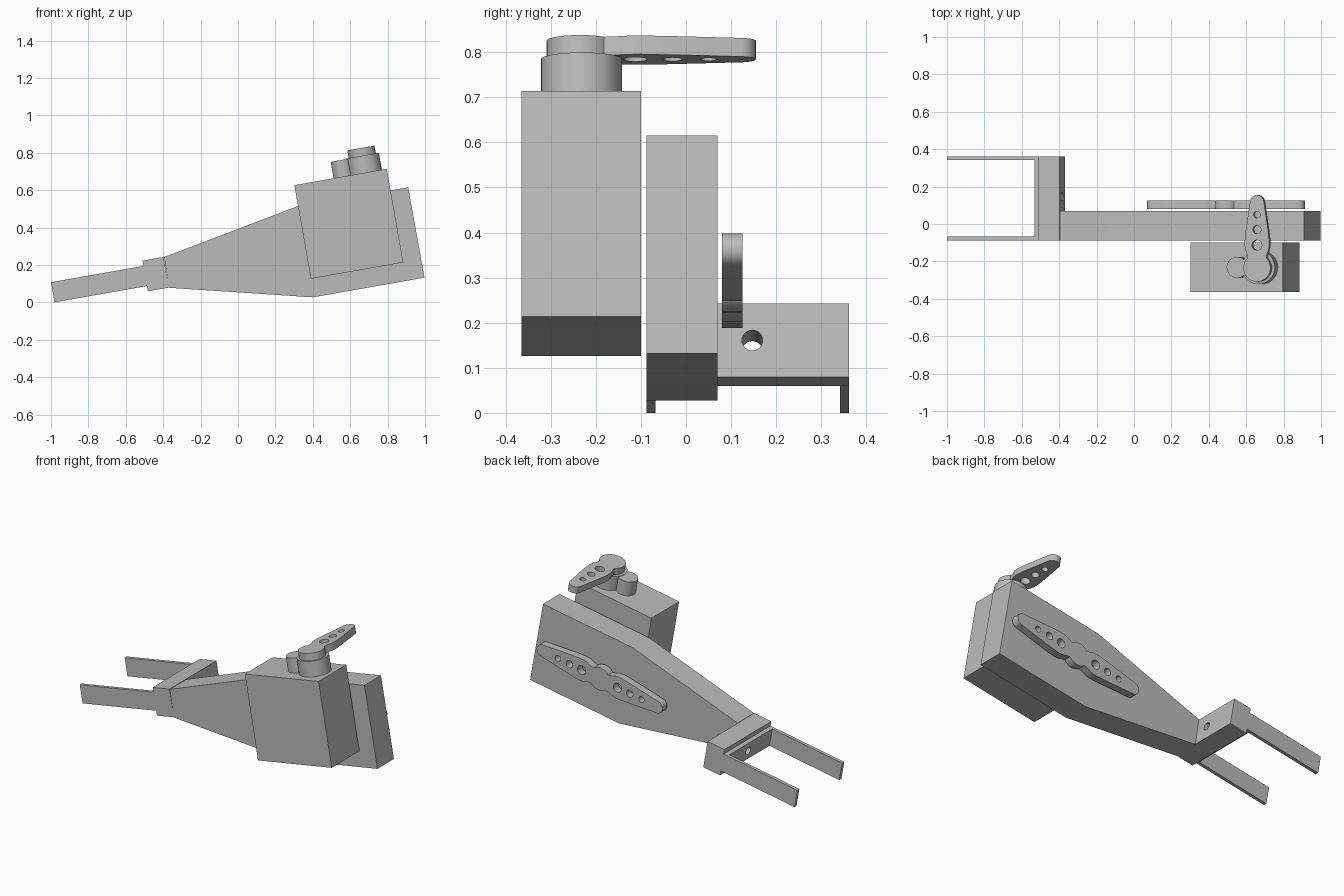
import bpy, bmesh
from math import sin, cos, pi, radians
from mathutils import Matrix, Vector

old = bpy.data.objects.get("Cube")
if old:
    bpy.data.objects.remove(old, do_unlink=True)

GREY = (0.5, 0.5, 0.5, 1)
grey = bpy.data.materials.new("plain_grey")
grey.use_nodes = True
grey.diffuse_color = GREY
grey.node_tree.nodes["Principled BSDF"].inputs["Base Color"].default_value = GREY

# Frames: the whole assembly leans in the XZ plane
TILT = Matrix.Rotation(radians(-10), 4, 'Y')
SIDE = Matrix.Rotation(radians(90), 4, 'X')                            # outline in XZ
CROSS = Matrix(((0, 0, 1), (1, 0, 0), (0, 1, 0))).to_4x4()             # outline in YZ


def at(x, y, z):
    return Matrix.Translation((x, y, z))


def arc(r, start, end, n, cx=0, cy=0):
    return [(cx + r * cos(start + (end - start) * i / n),
             cy + r * sin(start + (end - start) * i / n)) for i in range(n + 1)]


def circle(r, cx=0, cy=0, n=32):
    return arc(r, 0, 2 * pi, n, cx, cy)[:-1]


def rect(w, h):
    return [(-w, -h), (w, -h), (w, h), (-w, h)]


def slab(name, loops, half, matrix):
    """Extrude an outline (first loop) with holes (other loops) by +-half."""
    curve = bpy.data.curves.new(name, 'CURVE')
    curve.dimensions = '2D'
    curve.fill_mode = 'BOTH'
    curve.extrude = half
    for pts in loops:
        s = curve.splines.new('POLY')
        s.points.add(len(pts) - 1)
        for p, (x, y) in zip(s.points, pts):
            p.co = (x, y, 0, 1)
        s.use_cyclic_u = True
    tmp = bpy.data.objects.new(name + "_outline", curve)
    bpy.context.collection.objects.link(tmp)
    graph = bpy.context.evaluated_depsgraph_get()
    mesh = bpy.data.meshes.new_from_object(tmp.evaluated_get(graph))
    bpy.data.objects.remove(tmp, do_unlink=True)
    bm = bmesh.new()
    bm.from_mesh(mesh)
    bmesh.ops.remove_doubles(bm, verts=bm.verts, dist=0.0001)
    bmesh.ops.recalc_face_normals(bm, faces=bm.faces)
    bm.to_mesh(mesh)
    bm.free()
    mesh.transform(matrix)
    mesh.materials.clear()
    mesh.materials.append(grey)
    ob = bpy.data.objects.new(name, mesh)
    bpy.context.collection.objects.link(ob)
    bpy.ops.object.select_all(action='DESELECT')
    ob.select_set(True)
    bpy.context.view_layer.objects.active = ob
    bpy.ops.object.shade_smooth_by_angle(angle=radians(30))
    return ob


def horn_loops(length, hub, tip, double):
    """Rounded hub with one or two tapered arms, three holes in each."""
    side = [(0.075, 0.054), (0.095, 0.063), (0.12, 0.067), (0.15, 0.066), (0.19, 0.062)]
    arm = [(x, -y) for x, y in side] + arc(tip, -pi * 0.46, pi * 0.46, 14, length - tip)
    arm += side[::-1]
    a = radians(44)
    holes = [circle(r, x, 0, 20) for x, r in ((0.122, 0.027), (0.205, 0.022), (0.285, 0.018))]

    def flip(pts):
        return [(-x, -y) for x, y in pts]

    if double:
        outline = arm + arc(hub, a, pi - a, 12) + flip(arm) + arc(hub, pi + a, 2 * pi - a, 12)
        holes += [flip(h) for h in holes]
    else:
        outline = arm + arc(hub, a, 2 * pi - a, 28)
    return [outline] + holes


# Tapered arm plate
profile = [(0.91, 0.615), (0.31, 0.511), (-0.395, 0.242), (-0.37, 0.078),
           (0.40, 0.027), (0.997, 0.132)]
slab("arm_plate", [profile], 0.079, at(0, -0.009, 0) @ SIDE)

# Crossbar and fork
fork = at(-0.44, 0.137, 0.151) @ TILT
hole = circle(0.023, 0.01, 0, 24)
slab("crossbar", [rect(0.225, 0.083), hole], 0.057, fork @ CROSS)
slab("fork_base", [rect(0.225, 0.0545), hole], 0.013, fork @ at(-0.07, 0, 0) @ CROSS)
for name, side in (("right_prong", -1), ("left_prong", 1)):
    slab(name, [rect(0.238, 0.0545)], 0.01, fork @ at(-0.321, side * 0.215, 0) @ SIDE)

# Motor body with its gear towers
motor = at(0.5925, -0.232, 0.42) @ TILT
slab("motor_body", [rect(0.251, 0.254)], 0.1325, motor @ SIDE)
slab("large_tower", [circle(0.09)], 0.047, motor @ at(0.134, 0, 0.299))
slab("small_tower", [circle(0.056)], 0.045, motor @ at(0.018, 0, 0.298))

# Control horns
slab("single_horn", horn_loops(0.39, 0.074, 0.037, False), 0.021,
     motor @ at(0.134, -0.003, 0.367) @ Matrix.Rotation(pi / 2, 4, 'Z'))
slab("double_horn", horn_loops(0.428, 0.07, 0.037, True), 0.0225,
     at(0.4925, 0.1025, 0.293) @ TILT @ SIDE)
